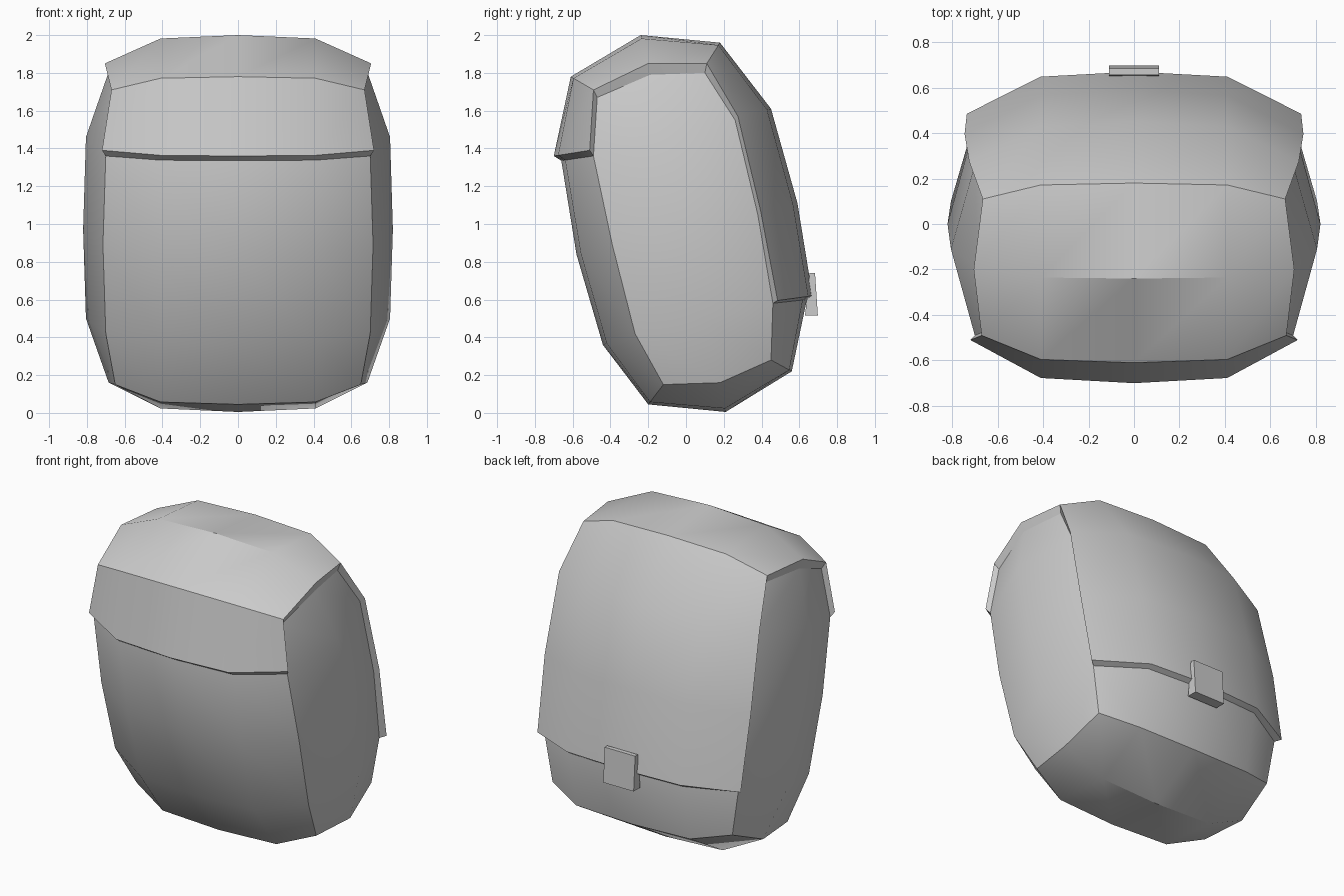
import bpy, bmesh
from math import radians

if "Cube" in bpy.data.objects:
    bpy.data.objects.remove(bpy.data.objects["Cube"])

# Rings around the pouch: (centre y, centre z, rim x, rim y, rim z)
BODY = [
    (-.57, 1.75, .65, -.47, 1.67), (-.66, 1.335, .70, -.49, 1.36),
    (-.58, .84, .715, -.39, .89), (-.44, .36, .70, -.27, .42),
    (-.20, .045, .65, -.12, .15), (.21, .005, .685, .18, .16),
    (.56, .22, .65, .45, .28), (.64, .60, .70, .46, .58),
    (.56, 1.10, .715, .38, 1.05), (.42, 1.595, .70, .26, 1.55),
    (.165, 1.92, .65, .10, 1.80), (-.225, 1.96, .69, -.19, 1.79)]
FLAP = [
    (-.70, 1.36, .72, -.51, 1.39), (-.61, 1.78, .67, -.49, 1.71),
    (-.24, 2.0, .705, -.20, 1.85), (.18, 1.96, .665, .11, 1.85),
    (.45, 1.61, .725, .275, 1.57), (.59, 1.11, .745, .395, 1.07),
    (.67, .62, .735, .485, .595)]
# Middle column of the bulging side panel, top to bottom
SIDE = [(.805, -.11, 1.46), (.82, 0, .97), (.805, .10, .50)]


def row_points(row):
    """Five points across the width, sagging towards the rim."""
    y, z, ex, ey, ez = row
    my, mz = y + (ey - y) * .12, z + (ez - z) * .12
    return [(-ex, ey, ez), (-.41, my, mz), (0, y, z), (.41, my, mz), (ex, ey, ez)]


def finish(bm, name):
    bmesh.ops.recalc_face_normals(bm, faces=bm.faces)
    mesh = bpy.data.meshes.new(name)
    bm.to_mesh(mesh)
    bm.free()
    ob = bpy.data.objects.new(name, mesh)
    bpy.context.collection.objects.link(ob)
    bpy.ops.object.select_all(action='DESELECT')
    bpy.context.view_layer.objects.active = ob
    ob.select_set(True)
    bpy.ops.object.shade_smooth_by_angle(angle=radians(32))
    return ob


def add_rows(bm, rows):
    return [[bm.verts.new(p) for p in row_points(r)] for r in rows]


def skin(bm, grid, closed=False):
    n = len(grid)
    for i in range(n if closed else n - 1):
        a, b = grid[i], grid[(i + 1) % n]
        for j in range(len(a) - 1):
            bm.faces.new((a[j], a[j + 1], b[j + 1], b[j]))


# Pouch body: closed band plus a bulging panel on each side
bm = bmesh.new()
g = add_rows(bm, BODY)
skin(bm, g, True)
for s, col in ((-1, 0), (1, 4)):
    front = [g[i][col] for i in range(5)]
    back = [g[10 - i][col] for i in range(5)]
    mid = [g[11][col]] + [bm.verts.new((s * x, y, z)) for x, y, z in SIDE] + [g[5][col]]
    skin(bm, [front, mid, back])
finish(bm, "pouch_body")

# Cover flap: thick shell whose inside lies on the body
bm = bmesh.new()
outer = add_rows(bm, FLAP)
inner = add_rows(bm, [BODY[i] for i in (1, 0, 11, 10, 9, 8, 7)])
skin(bm, outer)
skin(bm, inner)
for k in (0, -1):
    skin(bm, [outer[k], inner[k]])
    skin(bm, [[r[k] for r in outer], [r[k] for r in inner]])
finish(bm, "cover_flap")

# Clasp: wedge block over the lower edge of the flap
bm = bmesh.new()
profile = [(.655, .74), (.683, .74), (.698, .515), (.63, .515)]
f = bm.faces.new([bm.verts.new((-.11, y, z)) for y, z in profile])
ext = bmesh.ops.extrude_face_region(bm, geom=[f])["geom"]
bmesh.ops.translate(bm, vec=(.22, 0, 0), verts=[v for v in ext if isinstance(v, bmesh.types.BMVert)])
finish(bm, "clasp")
